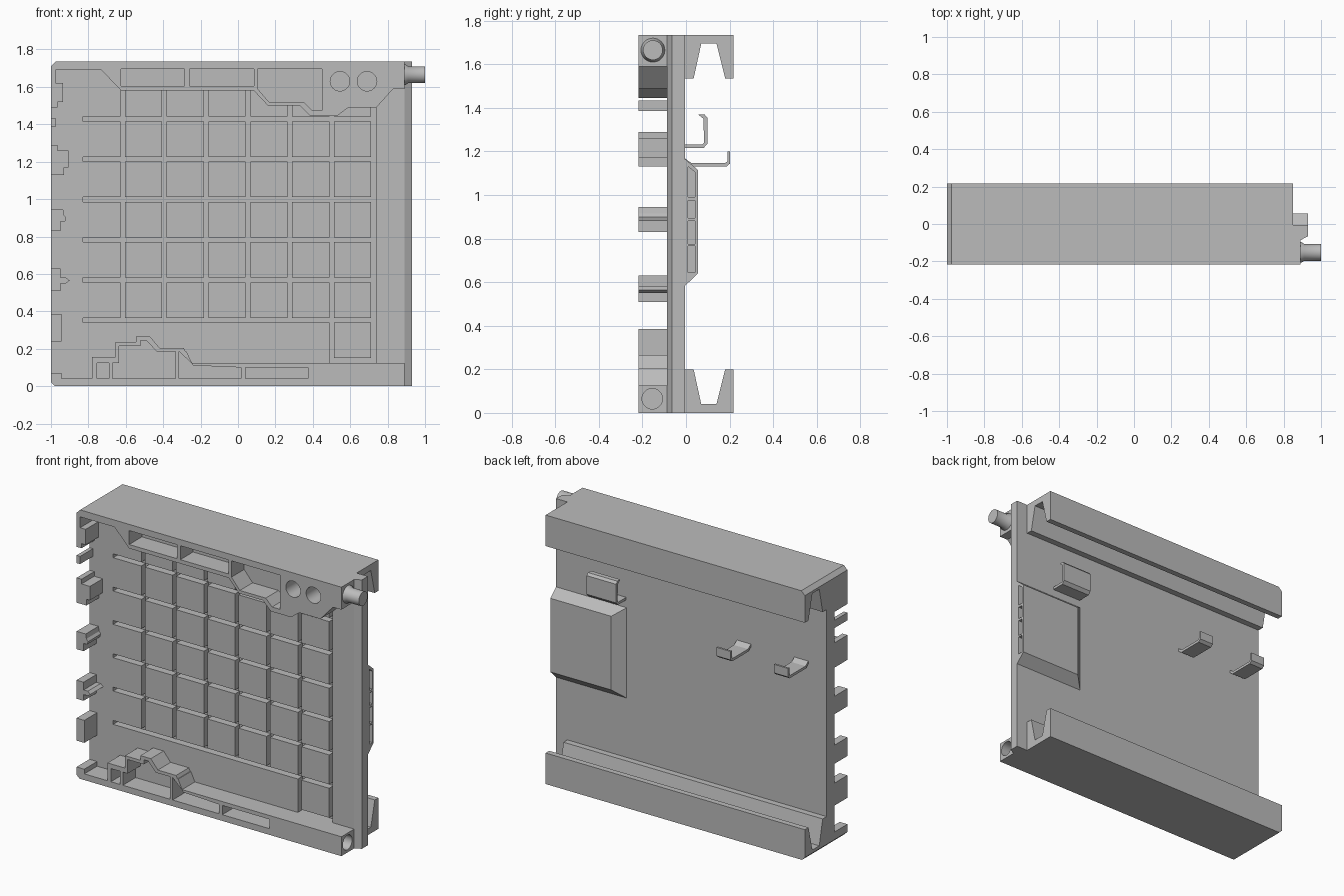
import bpy, bmesh, math
from mathutils import Vector

if "Cube" in bpy.data.objects:
    bpy.data.objects.remove(bpy.data.objects["Cube"])

grey = bpy.data.materials.new("plain grey")
grey.use_nodes = True
grey.diffuse_color = (0.5, 0.5, 0.5, 1)
grey.node_tree.nodes["Principled BSDF"].inputs["Base Color"].default_value = (0.5, 0.5, 0.5, 1)

FRONT, FACE, BACK, REAR = -0.217, -0.087, -0.005, 0.217
LEFT, TOP = -1.0, 1.735


def add(name, mesh):
    ob = bpy.data.objects.new(name, mesh)
    bpy.context.scene.collection.objects.link(ob)
    mesh.materials.clear()
    mesh.materials.append(grey)
    return ob


def tidy(bm):
    bmesh.ops.remove_doubles(bm, verts=bm.verts, dist=1e-4)
    bmesh.ops.recalc_face_normals(bm, faces=bm.faces)


def plate(name, loops, axis, lo, hi):
    """Extrude an outline with holes along x (loops in y, z) or y (loops in x, z)."""
    cu = bpy.data.curves.new(name, 'CURVE')
    cu.dimensions, cu.fill_mode = '2D', 'BOTH'
    cu.extrude = (hi - lo) / 2
    for loop in loops:
        sp = cu.splines.new('POLY')
        sp.points.add(len(loop) - 1)
        for p, (a, b) in zip(sp.points, loop):
            p.co = (a, b, 0, 1)
        sp.use_cyclic_u = True
    tmp = bpy.data.objects.new(name + " outline", cu)
    bpy.context.scene.collection.objects.link(tmp)
    dg = bpy.context.evaluated_depsgraph_get()
    mesh = bpy.data.meshes.new_from_object(tmp.evaluated_get(dg))
    bpy.data.objects.remove(tmp)
    mid = (lo + hi) / 2
    bm = bmesh.new()
    bm.from_mesh(mesh)
    for v in bm.verts:
        a, b, c = v.co
        v.co = (mid + c, a, b) if axis == 'x' else (a, mid - c, b)
    tidy(bm)
    bm.to_mesh(mesh)
    bm.free()
    for f in mesh.polygons:
        f.use_smooth = False
    return add(name, mesh)


def trim(ob, point, normal):
    """Cut away what lies beyond a plane and close the cut."""
    bm = bmesh.new()
    bm.from_mesh(ob.data)
    bmesh.ops.bisect_plane(bm, geom=bm.verts[:] + bm.edges[:] + bm.faces[:], dist=1e-5,
                           plane_co=point, plane_no=normal, clear_outer=True)
    bmesh.ops.holes_fill(bm, edges=[e for e in bm.edges if e.is_boundary])
    tidy(bm)
    bm.to_mesh(ob.data)
    bm.free()


def chamfer_left(ob, top=True, bottom=True):
    if top:
        trim(ob, (LEFT, 0, TOP - 0.025), (-1, 0, 1))
    if bottom:
        trim(ob, (LEFT, 0, 0.02), (-1, 0, -1))


def rod(name, rings, y, z, sides=32):
    """Closed turned shape along x from (x, radius) rings."""
    bm = bmesh.new()
    loops = []
    for x, r in rings:
        loops.append([bm.verts.new((x, y + r * math.cos(t * math.tau / sides),
                                    z + r * math.sin(t * math.tau / sides))) for t in range(sides)])
    for a, b in zip(loops, loops[1:]):
        for i in range(sides):
            j = (i + 1) % sides
            bm.faces.new((a[i], a[j], b[j], b[i]))
    bm.faces.new(loops[0])
    bm.faces.new(loops[-1])
    tidy(bm)
    mesh = bpy.data.meshes.new(name)
    bm.to_mesh(mesh)
    bm.free()
    return add(name, mesh)


def cut(ob, cutter):
    mod = ob.modifiers.new("cut", 'BOOLEAN')
    mod.operation, mod.solver, mod.object = 'DIFFERENCE', 'EXACT', cutter
    dg = bpy.context.evaluated_depsgraph_get()
    mesh = bpy.data.meshes.new_from_object(ob.evaluated_get(dg))
    ob.modifiers.clear()
    ob.data = mesh
    bpy.data.objects.remove(cutter)


def smooth(ob):
    bpy.ops.object.select_all(action='DESELECT')
    ob.select_set(True)
    bpy.context.view_layer.objects.active = ob
    bpy.ops.object.shade_smooth_by_angle(angle=math.radians(35))


def rect(a0, a1, b0, b1):
    return [(a0, b0), (a1, b0), (a1, b1), (a0, b1)]


def circle(a, b, r, n=32):
    return [(a + r * math.cos(i * math.tau / n), b + r * math.sin(i * math.tau / n)) for i in range(n)]


# Panel with a network of grooves
W = 0.0125
columns = [-0.617 + 0.2235 * i for i in range(7)]
rows = [0.353 + 0.215 * i for i in range(6)]
tops = [1.59] * 4 + [1.51, 1.46, 1.495]
grooves = [(-0.83, columns[-1] + W, z - W, z + W) for z in rows]
for i, (x, top) in enumerate(zip(columns, tops)):
    grooves.append((x - W, x + W, 0.125 if i > 4 else rows[0] - W, top))
grooves.append((columns[5] - W, columns[6] + W, 0.125, 0.15))


def breaks(values):
    out = []
    for v in sorted(values):
        if not out or v - out[-1] > 1e-4:
            out.append(v)
    return out


xs = breaks([LEFT, 0.89, 0.93] + [g[k] for g in grooves for k in (0, 1)])
zs = breaks([0, TOP] + [g[k] for g in grooves for k in (2, 3)])
bm = bmesh.new()
net = [[bm.verts.new((x, -0.065 if x > 0.9 else FACE, z)) for z in zs] for x in xs]
sunk = []
for i in range(len(xs) - 1):
    for j in range(len(zs) - 1):
        f = bm.faces.new((net[i][j], net[i + 1][j], net[i + 1][j + 1], net[i][j + 1]))
        c = f.calc_center_median()
        if any(g[0] < c.x < g[1] and g[2] < c.z < g[3] for g in grooves):
            sunk.append(f)
rim = [e for e in bm.edges if e.is_boundary]
new = bmesh.ops.extrude_edge_only(bm, edges=rim)["geom"]
for v in new:
    if isinstance(v, bmesh.types.BMVert):
        v.co.y = BACK
bmesh.ops.holes_fill(bm, edges=[e for e in bm.edges if e.is_boundary])
new = bmesh.ops.extrude_face_region(bm, geom=sunk)["geom"]
bmesh.ops.translate(bm, vec=(0, 0.045, 0), verts=[v for v in new if isinstance(v, bmesh.types.BMVert)])
bmesh.ops.delete(bm, geom=[f for f in sunk if f.is_valid], context='FACES')
tidy(bm)
mesh = bpy.data.meshes.new("panel")
bm.to_mesh(mesh)
bm.free()
chamfer_left(add("panel", mesh))

# Upper front frame with pockets and two round sockets
upper = [(-1, 1.49), (-.965, 1.49), (-.965, 1.52), (-.935, 1.52), (-.935, 1.62), (-.975, 1.62),
         (-.975, 1.69), (-.73, 1.69), (-.625, 1.58), (.085, 1.58), (.16, 1.5), (.33, 1.5),
         (.385, 1.445), (.53, 1.445), (.59, 1.49), (.74, 1.49), (.83, 1.59), (.89, 1.59),
         (.89, TOP), (-.975, TOP), (-1, 1.71)]
pocket = [(.105, 1.695), (.45, 1.695), (.45, 1.475), (.395, 1.475), (.35, 1.52), (.165, 1.52), (.105, 1.59)]
smooth(plate("upper_frame", [upper, rect(-.625, -.285, 1.605, 1.695), rect(-.26, .085, 1.605, 1.695),
                             pocket, circle(.545, 1.63, .052), circle(.69, 1.63, .052)], 'y', FRONT, FACE + .003))

# Lower front frame with pockets and a socket in its right end
lower = [(-.98, 0), (.89, 0), (.89, .125), (-.25, .125), (-.29, .205), (-.42, .205), (-.47, .265),
         (-.545, .265), (-.545, .235), (-.655, .235), (-.655, .155), (-.78, .155), (-.78, .04),
         (-.945, .04), (-.945, .07), (-1, .07), (-1, .02)]
hump = [(-.67, .04), (-.335, .04), (-.335, .185), (-.435, .185), (-.49, .245), (-.52, .245),
        (-.52, .215), (-.635, .215), (-.635, .125), (-.67, .125)]
slope = [(-.315, .04), (.015, .04), (.015, .1), (-.1, .105), (-.24, .11), (-.275, .185), (-.315, .185)]
frame = plate("lower_frame", [lower, rect(-.755, -.69, .04, .125), hump, slope, rect(.04, .375, .04, .1)],
              'y', FRONT, FACE + .003)
cut(frame, rod("socket_cutter", [(.78, .047), (.95, .047)], -.155, .065))
smooth(frame)

# Connector peg
smooth(rod("peg", [(.87, .055), (.895, .055), (.91, .045), (1, .045)], -.152, 1.665))

# Tabs along the left edge
tabs = [rect(-1, -.975, 1.385, 1.435),
        [(-1, 1.13), (-.93, 1.13), (-.93, 1.17), (-.905, 1.17), (-.905, 1.26), (-.965, 1.26), (-.965, 1.29), (-1, 1.29)],
        [(-1, .83), (-.95, .83), (-.95, .88), (-.925, .88), (-.918, .9), (-.93, .915), (-.935, .945), (-1, .945)],
        [(-1, .51), (-.95, .51), (-.95, .55), (-.92, .55), (-.9, .565), (-.92, .58), (-.95, .58), (-.95, .63), (-1, .63)],
        rect(-1, -.945, .24, .385)]
for i, tab in enumerate(tabs):
    plate(f"edge_tab_{i + 1}", [tab], 'y', FRONT, FACE + .003)

# Rear rails, the lower one a mirror of the upper
rail = [(BACK - .003, 0), (REAR, 0), (REAR, .2), (.18, .2), (.14, .04), (.07, .04), (.035, .2), (BACK - .003, .2)]
chamfer_left(plate("lower_rail", [rail], 'x', LEFT, .85), top=False)
chamfer_left(plate("upper_rail", [[(y, TOP - z) for y, z in rail]], 'x', LEFT, .85), bottom=False)

# Rear housing with side windows
housing = plate("rear_housing", [[(BACK - .003, .58), (.055, .64), (.055, 1.115), (BACK - .003, 1.168)]], 'x', .42, .93)
trim(housing, (.427, BACK, 0), Vector((-.06, .068, 0)))
for z0, z1 in ((.645, .765), (.775, .88), (.895, .975)):
    cut(housing, plate("window_cutter", [rect(.01, .042, z0, z1)], 'x', .89, .95))
cut(housing, plate("window_cutter", [[(.01, .99), (.042, .99), (.042, 1.105), (.01, 1.13)]], 'x', .89, .95))

# Rear hooks
tall = [(BACK - .003, 1.215), (.08, 1.215), (.098, 1.235), (.098, 1.355), (.085, 1.37), (.055, 1.37),
        (.08, 1.35), (.083, 1.24), (.075, 1.232), (BACK - .003, 1.232)]
long = [(BACK - .003, 1.152), (.02, 1.13), (.185, 1.13), (.203, 1.145), (.203, 1.2), (.19, 1.2),
        (.19, 1.155), (.18, 1.147), (.025, 1.147), (BACK - .003, 1.17)]
plate("tall_hook", [tall], 'x', .43, .64)
for side, x in (("inner", -.46), ("outer", -.87)):
    plate(f"{side}_long_hook", [long], 'x', x, x + .1)
